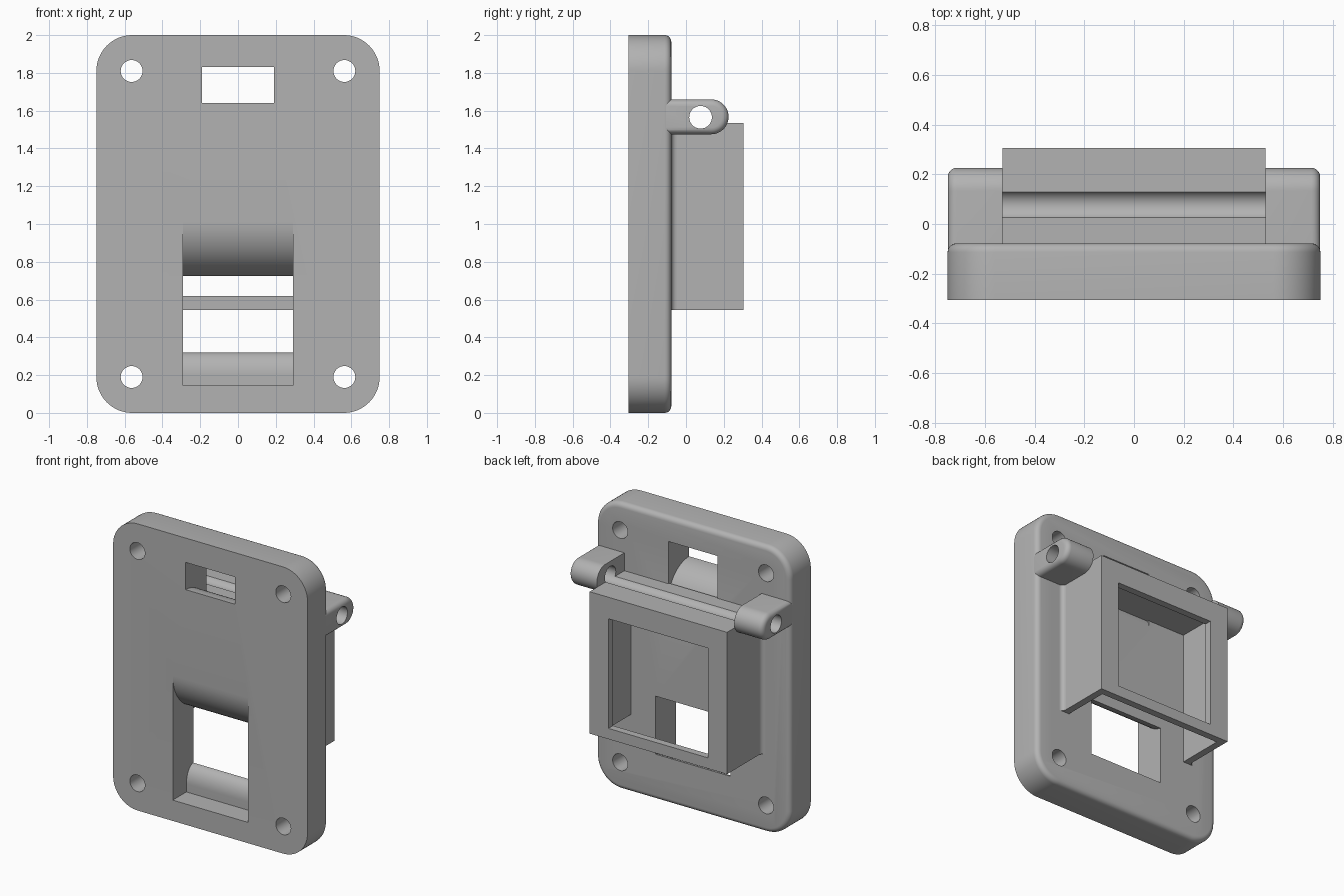
import bpy, bmesh
from math import sin, cos, radians

if "Cube" in bpy.data.objects:
    bpy.data.objects.remove(bpy.data.objects["Cube"])

grey = bpy.data.materials.new("plain grey")
grey.use_nodes = True
grey.diffuse_color = (0.45, 0.45, 0.45, 1)
grey.node_tree.nodes["Principled BSDF"].inputs["Base Color"].default_value = grey.diffuse_color


def arc(cu, cv, ru, rv, start, end, n=16):
    angles = [radians(start + (end - start) * i / n) for i in range(n + 1)]
    return [(cu + ru * cos(a), cv + rv * sin(a)) for a in angles]


def rect(u0, u1, v0, v1):
    return [(u0, v0), (u1, v0), (u1, v1), (u0, v1)]


def prism(name, axis, points, lo, hi, round_far=0):
    """Extrude a profile along an axis, optionally rounding its far rim."""
    place = {"x": lambda u, v, t: (t, u, v),
             "y": lambda u, v, t: (u, t, v),
             "z": lambda u, v, t: (u, v, t)}[axis]
    bm = bmesh.new()
    near = [bm.verts.new(place(u, v, lo)) for u, v in points]
    far = [bm.verts.new(place(u, v, hi)) for u, v in points]
    bm.faces.new(near)
    cap = bm.faces.new(far)
    for i in range(len(points)):
        j = (i + 1) % len(points)
        bm.faces.new((near[i], near[j], far[j], far[i]))
    bmesh.ops.recalc_face_normals(bm, faces=bm.faces)
    if round_far:
        bmesh.ops.bevel(bm, geom=list(cap.edges), offset=round_far, segments=5,
                        profile=0.5, affect="EDGES", clamp_overlap=True)
    mesh = bpy.data.meshes.new(name)
    bm.to_mesh(mesh)
    bm.free()
    mesh.materials.append(grey)
    obj = bpy.data.objects.new(name, mesh)
    bpy.context.collection.objects.link(obj)
    return obj


def activate(obj):
    bpy.ops.object.select_all(action="DESELECT")
    obj.select_set(True)
    bpy.context.view_layer.objects.active = obj


def cut(obj, cutter, keep=False):
    mod = obj.modifiers.new("cut", "BOOLEAN")
    mod.operation = "DIFFERENCE"
    mod.solver = "EXACT"
    mod.object = cutter
    activate(obj)
    bpy.ops.object.modifier_apply(modifier=mod.name)
    if not keep:
        bpy.data.objects.remove(cutter)


def mirror(obj):
    mod = obj.modifiers.new("mirror", "MIRROR")
    mod.use_mirror_merge = False
    activate(obj)
    bpy.ops.object.modifier_apply(modifier=mod.name)


FRONT, BACK = -0.305, -0.078
HALF, CORNER = 0.75, 0.19
IN = HALF - CORNER

# Mounting plate with rounded corners and a rounded back rim
outline = (arc(IN, 2 - CORNER, CORNER, CORNER, 0, 90)
           + arc(-IN, 2 - CORNER, CORNER, CORNER, 90, 180)
           + arc(-IN, CORNER, CORNER, CORNER, 180, 270)
           + arc(IN, CORNER, CORNER, CORNER, 270, 360))
plate = prism("mounting_plate", "y", outline, FRONT, BACK, 0.035)

# Screw holes
for x in (-0.563, 0.563):
    for z in (0.19, 1.81):
        ring = arc(x, z, 0.058, 0.058, 0, 360, 32)[:-1]
        cut(plate, prism("screw_cutter", "y", ring, -0.5, 0.2))

# Lower opening: rounded sill at the back, large rounded lip above
lower = ([(-0.4, 0.145)] + arc(-0.075, 0.2, 0.08, 0.12, 180, 90)
         + [(0, 0.32)] + arc(-0.005, 1.015, 0.3, 0.3, 270, 180)
         + [(-0.4, 1.015)])
lower.insert(1, (-0.155, 0.145))
cut(plate, prism("lower_cutter", "x", lower, -0.29, 0.29))

# Upper opening: sill that rolls down the back
upper = ([(-0.4, 1.64)] + arc(FRONT, 1.41, 0.23, 0.23, 90, 0)
         + [(0, 1.41), (0, 1.83), (-0.4, 1.83)])
cut(plate, prism("upper_cutter", "x", upper, -0.19, 0.19))

# Thin-walled housing, open below, with a framed window in the back
housing = prism("housing", "y", rect(-0.53, 0.53, 0.545, 1.535), BACK - 0.01, 0.305)
cut(housing, prism("cavity_cutter", "y", rect(-0.48, 0.48, 0.4, 1.485), -0.2, 0.255))
cut(housing, prism("window_cutter", "y", rect(-0.385, 0.385, 0.62, 1.385), 0.2, 0.4))

# Fillets where the housing meets the plate
fillet = prism("housing_fillets", "z",
               [(0.525, BACK - 0.005), (0.56, BACK - 0.005)]
               + arc(0.56, BACK + 0.03, 0.03, 0.03, 270, 180, 6)
               + [(0.525, BACK + 0.03)], 0.545, 1.5)
mirror(fillet)

# Hinge ears with rounded ends
ear_shape = [(-0.17, 1.66), (-0.17, 1.475)] + arc(0.133, 1.5675, 0.0925, 0.0925, -90, 90, 24)
ears = prism("hinge_ears", "x", ear_shape, 0.53, 0.749, 0.035)
mirror(ears)

# Hinge pin bore through both ears, grazing the housing top
bore = prism("bore_cutter", "x", arc(0.077, 1.565, 0.06, 0.06, 0, 360, 40)[:-1], -1, 1)
cut(housing, bore, keep=True)
cut(ears, bore)

for part in (plate, housing, fillet, ears):
    activate(part)
    bpy.ops.object.shade_smooth_by_angle(angle=radians(30))
